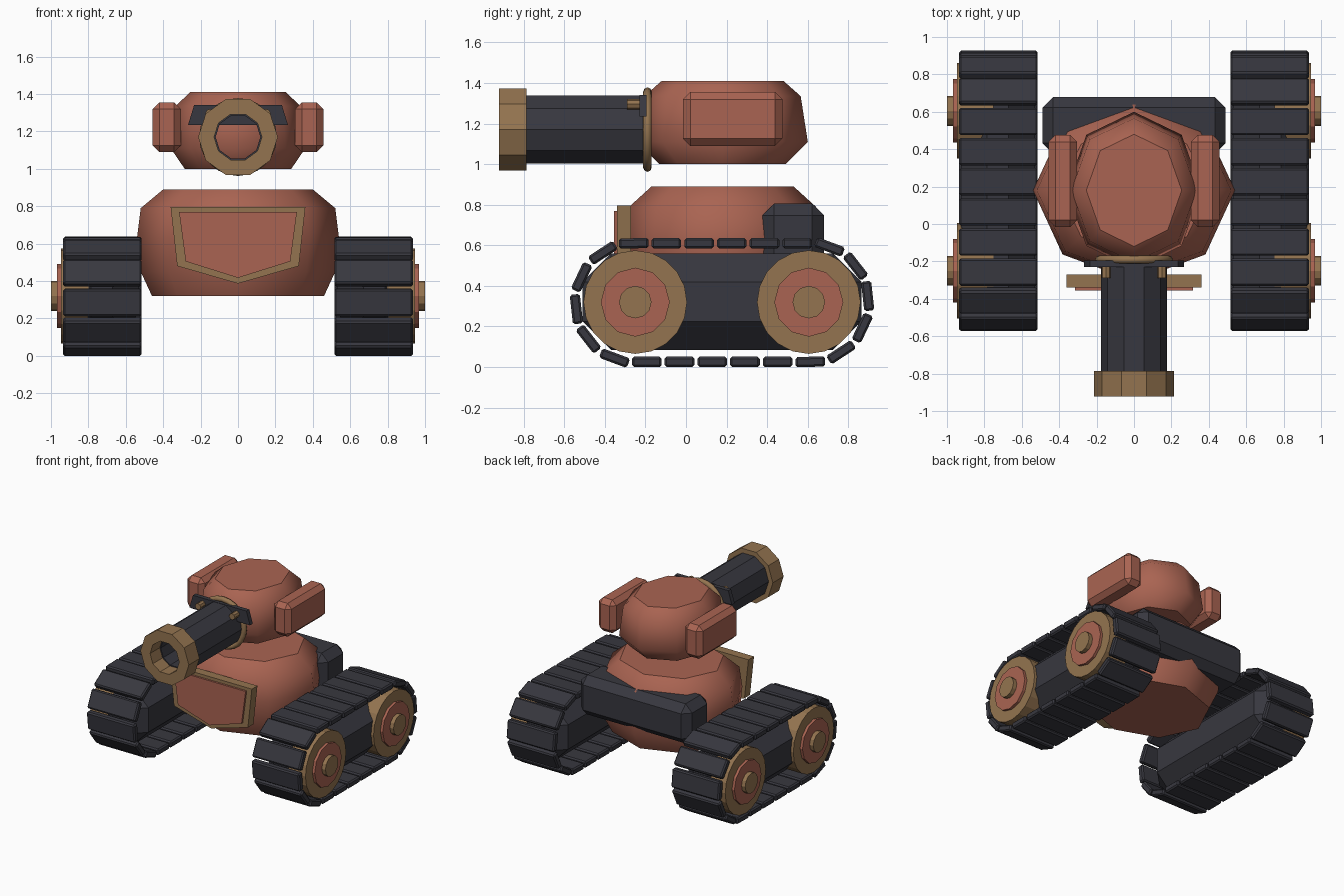
import bpy, bmesh, math
from mathutils import Matrix, Vector

if "Cube" in bpy.data.objects:
    bpy.data.objects.remove(bpy.data.objects["Cube"])


def material(name, rgb):
    m = bpy.data.materials.new(name)
    m.diffuse_color = (*rgb, 1)
    m.use_nodes = True
    m.node_tree.nodes["Principled BSDF"].inputs["Base Color"].default_value = m.diffuse_color
    return m


RED = material("rust_red", (0.40, 0.127, 0.084))
TAN = material("brass_tan", (0.296, 0.175, 0.08))
DARK = material("dark_iron", (0.039, 0.039, 0.05))


def finish(bm, name, mat):
    bmesh.ops.recalc_face_normals(bm, faces=bm.faces)
    me = bpy.data.meshes.new(name)
    bm.to_mesh(me)
    bm.free()
    me.materials.append(mat)
    ob = bpy.data.objects.new(name, me)
    bpy.context.collection.objects.link(ob)
    return ob


def box(name, mat, lo, hi, bevel=0.0, matrix=None):
    """Chamfered box between two corners."""
    lo, hi = Vector(lo), Vector(hi)
    bm = bmesh.new()
    bmesh.ops.create_cube(bm, size=1)
    for v in bm.verts:
        v.co = Vector([c * s for c, s in zip(v.co, hi - lo)]) + (lo + hi) / 2
    if bevel:
        bmesh.ops.bevel(bm, geom=bm.edges[:], offset=bevel, segments=1, affect='EDGES')
    if matrix:
        bm.transform(matrix)
    return finish(bm, name, mat)


def loft(name, mat, rings, y, sides=8):
    """Elliptical rings (z, rx, ry), smooth sides and flat caps."""
    bm = bmesh.new()
    loops = []
    for z, rx, ry in rings:
        loops.append([bm.verts.new((rx * math.cos(2 * math.pi * i / sides),
                                    y + ry * math.sin(2 * math.pi * i / sides), z))
                      for i in range(sides)])
    for a, b in zip(loops, loops[1:]):
        for i in range(sides):
            j = (i + 1) % sides
            bm.faces.new((a[i], a[j], b[j], b[i])).smooth = True
    bm.faces.new(loops[0][::-1])
    bm.faces.new(loops[-1])
    return finish(bm, name, mat)


def prism(name, mat, outline, y0, y1):
    """Extrude an x-z outline from y0 to y1."""
    bm = bmesh.new()
    a = [bm.verts.new((x, y0, z)) for x, z in outline]
    b = [bm.verts.new((x, y1, z)) for x, z in outline]
    bm.faces.new(a)
    bm.faces.new(b[::-1])
    for i in range(len(a)):
        j = (i + 1) % len(a)
        bm.faces.new((a[i], b[i], b[j], a[j]))
    return finish(bm, name, mat)


def tube(name, mat, r_out, r_in, y0, y1, z, sides=10):
    """Hollow polygonal tube along y."""
    bm = bmesh.new()
    loops = []
    for r, y in ((r_out, y0), (r_out, y1), (r_in, y1), (r_in, y0)):
        loops.append([bm.verts.new((r * math.cos(2 * math.pi * i / sides), y,
                                    z + r * math.sin(2 * math.pi * i / sides)))
                      for i in range(sides)])
    for k in range(4):
        a, b = loops[k], loops[(k + 1) % 4]
        for i in range(sides):
            j = (i + 1) % sides
            bm.faces.new((a[i], a[j], b[j], b[i]))
    return finish(bm, name, mat)


def disc(name, mat, r, length, sides, centre, axis):
    """Solid cylinder along the x or y axis."""
    bm = bmesh.new()
    rot = Matrix.Rotation(math.pi / 2, 4, 'Y' if axis == 'X' else 'X')
    bmesh.ops.create_cone(bm, cap_ends=True, segments=sides, radius1=r, radius2=r,
                          depth=length, matrix=Matrix.Translation(centre) @ rot)
    return finish(bm, name, mat)


# Body and head
loft("body", RED, [(0.32, 0.46, 0.40), (0.45, 0.52, 0.47), (0.63, 0.54, 0.485),
                   (0.79, 0.52, 0.46), (0.89, 0.40, 0.35)], 0.18)
loft("turret", RED, [(1.0, 0.285, 0.31), (1.11, 0.36, 0.42),
                     (1.335, 0.335, 0.385), (1.41, 0.255, 0.30)], 0.18)

# Chest plate with raised panel
prism("chest_frame", TAN, [(-0.36, 0.795), (-0.325, 0.48), (0, 0.387),
                           (0.325, 0.48), (0.36, 0.795)], -0.34, -0.27)
prism("chest_panel", RED, [(-0.315, 0.77), (-0.28, 0.505), (0, 0.417),
                           (0.28, 0.505), (0.315, 0.77)], -0.355, -0.33)

# Rear pack
box("rear_pack", DARK, (-0.49, 0.375, 0.49), (0.49, 0.68, 0.805), 0.058)

# Cannon: barrel, muzzle, collar
BORE_Z = 1.17
tube("barrel", DARK, 0.176, 0.12, -0.80, -0.19, BORE_Z)
tube("muzzle", TAN, 0.213, 0.128, -0.922, -0.787, BORE_Z)
bpy.ops.mesh.primitive_torus_add(major_radius=0.187, minor_radius=0.021, major_segments=24,
                                 minor_segments=8, location=(0, -0.19, BORE_Z),
                                 rotation=(math.pi / 2, 0, 0))
collar = bpy.context.object
collar.name = "barrel_collar"
collar.data.materials.append(TAN)
bpy.ops.object.shade_smooth()

# Brow plate over the barrel
prism("brow_plate", DARK, [(-0.235, 1.34), (-0.267, 1.235), (0.267, 1.235), (0.235, 1.34)],
      -0.23, -0.195)

# Track loop layout
Y0, Y1, CZ, R, PADS = -0.25, 0.605, 0.318, 0.292, 22
STRAIGHT, ARC = Y1 - Y0, math.pi * R


def track_point(s):
    """Position (y, z) and tilt at distance s round the loop."""
    if s < STRAIGHT:
        return Y0 + s, CZ - R, 0
    s -= STRAIGHT
    if s < ARC:
        a = s / R
        return Y1 + R * math.sin(a), CZ - R * math.cos(a), a
    s -= ARC
    if s < STRAIGHT:
        return Y1 - s, CZ + R, math.pi
    a = (s - STRAIGHT) / R
    return Y0 - R * math.sin(a), CZ + R * math.cos(a), math.pi + a


for side, label in ((-1, "left"), (1, "right")):
    # Ear boxes and small studs
    xs = sorted((side * 0.305, side * 0.457))
    box(label + "_ear_box", RED, (xs[0], -0.015, 1.09), (xs[1], 0.475, 1.355), 0.036)
    disc(label + "_stud", TAN, 0.025, 0.08, 8, (side * 0.15, -0.25, 1.295), 'Y')

    # Track core and pads
    xs = sorted((side * 0.53, side * 0.925))
    box(label + "_track_core", DARK, (xs[0], -0.51, 0.085), (xs[1], 0.865, 0.56), 0.14)
    for i in range(PADS):
        y, z, tilt = track_point(0.057 + i * 2 * (STRAIGHT + ARC) / PADS)
        place = Matrix.Translation((side * 0.725, y, z)) @ Matrix.Rotation(tilt, 4, 'X')
        box(f"{label}_track_pad_{i + 1}", DARK, (-0.21, -0.073, -0.025),
            (0.21, 0.073, 0.025), 0.01, place)

    # Wheels: rim, cap and hub
    for y, end in ((Y0, "front"), (Y1, "rear")):
        for part, mat, r, x, sides in (("wheel", TAN, 0.255, 0.947, 20),
                                       ("wheel_cap", RED, 0.17, 0.968, 12),
                                       ("wheel_hub", TAN, 0.08, 1.0, 12)):
            depth = x - 0.75
            disc(f"{label}_{end}_{part}", mat, r, depth, sides,
                 (side * (x - depth / 2), y, 0.32), 'X')
